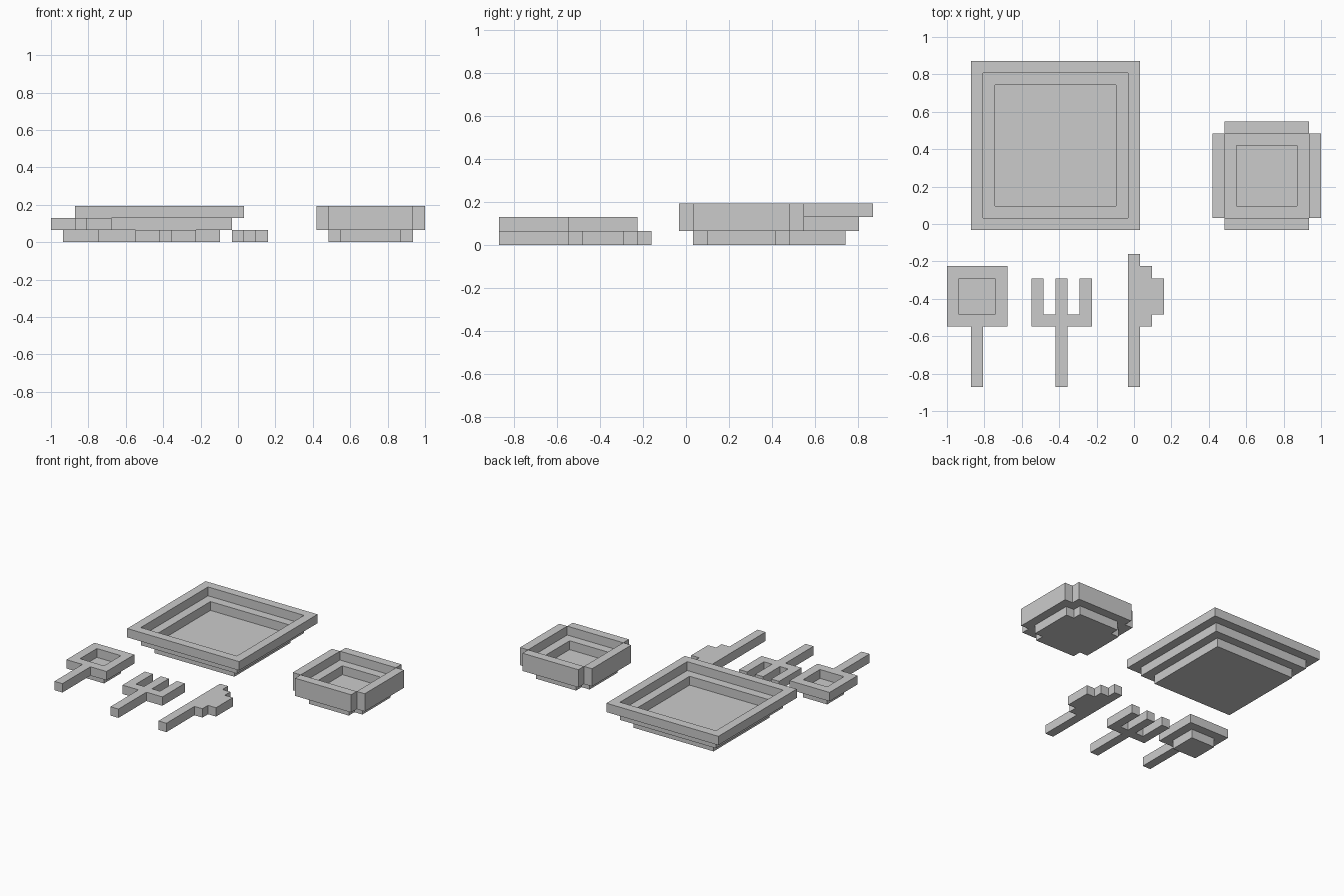
import bpy, bmesh, math

if "Cube" in bpy.data.objects:
    bpy.data.objects.remove(bpy.data.objects["Cube"])

U = 2 / 31                      # size of one block
OX, OY = -1.0, -27 * U / 2      # grid origin


def box(x0, x1, y0, y1, z0, z1):
    """Set of grid cells filling a box."""
    return {(x, y, z) for x in range(x0, x1) for y in range(y0, y1) for z in range(z0, z1)}


def ring(x0, x1, y0, y1, z0, z1):
    """Square frame of cells, one block thick."""
    return box(x0, x1, y0, y1, z0, z1) - box(x0 + 1, x1 - 1, y0 + 1, y1 - 1, z0, z1)


def corners(x0, x1, y0, y1, z0, z1):
    return {(x, y, z) for x in (x0, x1 - 1) for y in (y0, y1 - 1) for z in range(z0, z1)}


def build(name, cells):
    """Skin the outside of a set of cells and merge coplanar faces."""
    bm = bmesh.new()
    for c in cells:
        for axis in range(3):
            for side in (0, 1):
                n = list(c)
                n[axis] += 1 if side else -1
                if tuple(n) in cells:
                    continue
                a, b = (axis + 1) % 3, (axis + 2) % 3
                quad = []
                for da, db in ((0, 0), (1, 0), (1, 1), (0, 1)):
                    p = list(c)
                    p[axis] += side
                    p[a] += da
                    p[b] += db
                    quad.append(bm.verts.new((OX + p[0] * U, OY + p[1] * U, p[2] * U)))
                bm.faces.new(quad if side else quad[::-1])
    bmesh.ops.remove_doubles(bm, verts=bm.verts[:], dist=1e-4)
    bmesh.ops.dissolve_limit(bm, angle_limit=math.radians(1), verts=bm.verts[:], edges=bm.edges[:])
    me = bpy.data.meshes.new(name)
    bm.to_mesh(me)
    bm.free()
    bpy.context.collection.objects.link(bpy.data.objects.new(name, me))


# Stepped dinner plate
build("plate", box(4, 14, 15, 25, 0, 1) | ring(3, 15, 14, 26, 1, 2) | ring(2, 16, 13, 27, 2, 3))

# Bowl: notched base, inner step and tall notched wall
base = box(23, 30, 14, 21, 0, 1) - corners(23, 30, 14, 21, 0, 1)
wall = ring(22, 31, 13, 22, 1, 3) - corners(22, 31, 13, 22, 1, 3)
build("bowl", base | ring(23, 30, 14, 21, 1, 2) | wall)

# Spoon: hollow head and handle
build("spoon", box(1, 4, 6, 9, 0, 1) | ring(0, 5, 5, 10, 1, 2) | box(2, 3, 0, 5, 1, 2))

# Fork: handle, crossbar and three tines
fork = box(9, 10, 0, 5, 0, 1) | box(7, 12, 5, 6, 0, 1)
for x in (7, 9, 11):
    fork |= box(x, x + 1, 6, 9, 0, 1)
build("fork", fork)

# Knife: handle with stepped blade
build("knife", box(15, 16, 0, 11, 0, 1) | box(16, 17, 5, 10, 0, 1) | box(17, 18, 6, 9, 0, 1))
